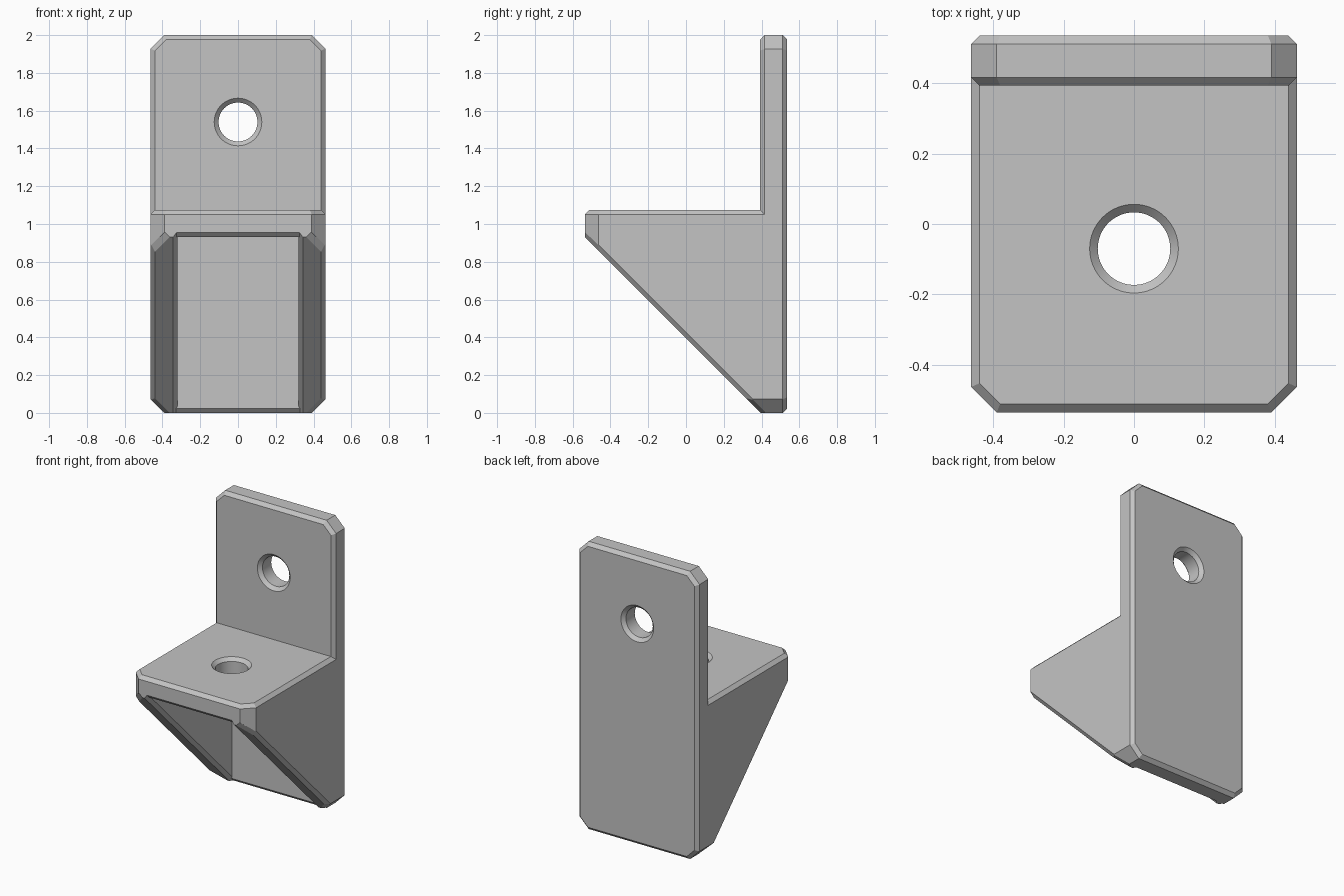
import bpy
import bmesh
import math
from mathutils import Matrix, Vector

cube = bpy.data.objects.get("Cube")
if cube:
    bpy.data.objects.remove(cube, do_unlink=True)

# Main sizes
W, D, H = 0.4625, 0.535, 2.0      # half width, half depth, height
FACE = 0.393                      # front of the upright plate
TOP, UNDER = 1.075, 0.932         # shelf top and underside
INNER = 0.32                      # inner side of the braces
CUT, EDGE = 0.0725, 0.0235        # corner cut and edge chamfer
RIM, BORE = 0.126, 0.103          # hole radii


def plane(normal, point):
    n = Vector(normal).normalized()
    return n, n.dot(Vector(point))


def chamfer(a, b):
    """Plane that bevels the edge where planes a and b meet."""
    n = a[0] + b[0]
    d = a[1] + b[1] - EDGE * a[0].cross(b[0]).length
    return n.normalized(), d / n.length


def add_object(name, bm):
    bmesh.ops.recalc_face_normals(bm, faces=bm.faces[:])
    mesh = bpy.data.meshes.new(name)
    bm.to_mesh(mesh)
    bm.free()
    obj = bpy.data.objects.new(name, mesh)
    bpy.context.scene.collection.objects.link(obj)
    return obj


def solid(name, planes):
    """Convex block carved out of a large cube."""
    bm = bmesh.new()
    bmesh.ops.create_cube(bm, size=6)
    for n, d in planes:
        bmesh.ops.bisect_plane(bm, geom=bm.verts[:] + bm.edges[:] + bm.faces[:],
                               dist=1e-5, plane_co=n * d, plane_no=n, clear_outer=True)
        rim = [e for e in bm.edges if e.is_boundary]
        if rim:
            bmesh.ops.edgeloop_fill(bm, edges=rim)
    return add_object(name, bm)


def hole_cutter(name, half, matrix):
    """Round bore flaring at both ends."""
    bm = bmesh.new()
    flare = RIM - BORE
    profile = [(-half - flare, RIM + flare), (-half + flare, BORE),
               (half - flare, BORE), (half + flare, RIM + flare)]
    count = 64
    rings = []
    for z, r in profile:
        angles = [math.tau * i / count for i in range(count)]
        rings.append([bm.verts.new((r * math.cos(a), r * math.sin(a), z)) for a in angles])
    for low, high in zip(rings, rings[1:]):
        for i in range(count):
            j = (i + 1) % count
            bm.faces.new((low[i], low[j], high[j], high[i]))
    bm.faces.new(rings[0][::-1])
    bm.faces.new(rings[-1])
    bm.transform(matrix)
    return add_object(name, bm)


# Shared planes
left, right = plane((1, 0, 0), (W, 0, 0)), plane((-1, 0, 0), (-W, 0, 0))
front, back = plane((0, -1, 0), (0, -D, 0)), plane((0, 1, 0), (0, D, 0))
floor = plane((0, 0, -1), (0, 0, 0))
slope = plane((0, -1, -1), (0, -D, UNDER - 0.002))

# Upright plate with cut corners and bevelled faces
plate_front = plane((0, -1, 0), (0, FACE, 0))
outline = [left, right, floor, plane((0, 0, 1), (0, 0, H))]
for s in (-1, 1):
    outline.append(plane((s, 0, 1), (s * (W - CUT), 0, H)))
    outline.append(plane((s, 0, -1), (s * (W - CUT), 0, 0)))
bevels = [chamfer(f, p) for f in (plate_front, back) for p in outline]
bracket = solid("wall_bracket", outline + [plate_front, back] + bevels)

# Shelf
shelf_top = plane((0, 0, 1), (0, 0, TOP))
shelf_under = plane((0, 0, -1), (0, 0, UNDER))
outline = [left, right, front]
outline += [plane((s, -1, 0), (s * (W - CUT), -D, 0)) for s in (-1, 1)]
bevels = [chamfer(shelf_top, p) for p in outline] + [chamfer(shelf_under, front)]
inside = plane((0, 1, 0), (0, FACE + 0.06, 0))
parts = [solid("shelf", outline + [shelf_top, shelf_under, inside] + bevels)]

# Triangular side braces
for s, side, label in ((1, left, "left"), (-1, right, "right")):
    inner = plane((-s, 0, 0), (s * INNER, 0, 0))
    front_corner = plane((s, -1, 0), (s * (W - CUT), -D, 0))
    low_corner = plane((s, 0, -1), (s * (W - CUT), 0, 0))
    limits = [side, inner, front, floor, front_corner, low_corner, slope,
              plane((0, 0, 1), (0, 0, UNDER + 0.07)),
              plane((0, 1, 0), (0, FACE + 0.075, 0))]
    limits += [chamfer(slope, p) for p in (side, inner, front_corner, low_corner)]
    parts.append(solid(label + "_brace", limits))

# Screw holes through plate and shelf
wall_hole = hole_cutter("wall_hole_cutter", (D - FACE) / 2,
                        Matrix.Translation((0, (D + FACE) / 2, 1.54))
                        @ Matrix.Rotation(math.pi / 2, 4, 'X'))
shelf_hole = hole_cutter("shelf_hole_cutter", (TOP - UNDER) / 2,
                         Matrix.Translation((0, -0.07, (TOP + UNDER) / 2)))

# Join the parts, cut the holes and keep the single result
helpers = [(p, 'UNION') for p in parts]
helpers += [(h, 'DIFFERENCE') for h in (wall_hole, shelf_hole)]
for helper, operation in helpers:
    helper.hide_render = True
    mod = bracket.modifiers.new(helper.name, 'BOOLEAN')
    mod.object = helper
    mod.operation = operation
    mod.solver = 'EXACT'
bpy.context.view_layer.update()
graph = bpy.context.evaluated_depsgraph_get()
result = bpy.data.meshes.new_from_object(bracket.evaluated_get(graph))
bracket.modifiers.clear()
bracket.data = result
for helper, operation in helpers:
    bpy.data.objects.remove(helper, do_unlink=True)

# Material
grey = bpy.data.materials.new("plain_grey")
grey.use_nodes = True
colour = (0.55, 0.55, 0.55, 1)
grey.diffuse_color = colour
grey.node_tree.nodes["Principled BSDF"].inputs["Base Color"].default_value = colour
result.materials.clear()
result.materials.append(grey)

# Smooth bores, crisp edges
for obj in bpy.context.selected_objects:
    obj.select_set(False)
bracket.select_set(True)
bpy.context.view_layer.objects.active = bracket
bpy.ops.object.shade_smooth_by_angle(angle=math.radians(20))
